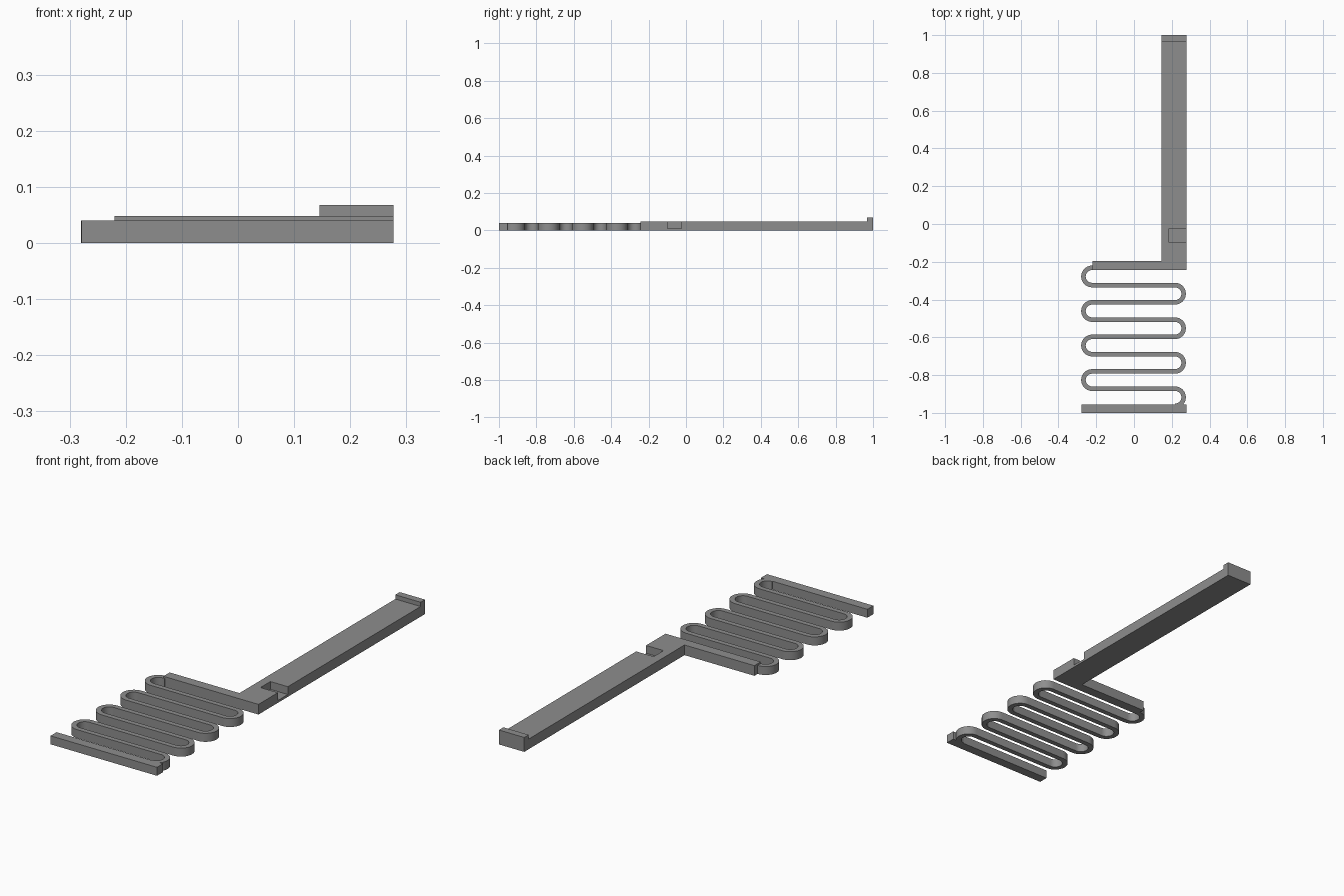
import bpy, bmesh, math

if "Cube" in bpy.data.objects:
    bpy.data.objects.remove(bpy.data.objects["Cube"])

grey = bpy.data.materials.new("plain_grey")
grey.diffuse_color = (0.27, 0.27, 0.27, 1)
grey.use_nodes = True
grey.node_tree.nodes["Principled BSDF"].inputs["Base Color"].default_value = grey.diffuse_color


def finish(name, bm):
    bmesh.ops.recalc_face_normals(bm, faces=bm.faces)
    me = bpy.data.meshes.new(name)
    bm.to_mesh(me)
    bm.free()
    me.materials.append(grey)
    ob = bpy.data.objects.new(name, me)
    bpy.context.collection.objects.link(ob)
    return ob


def prism(name, pts, z0, z1):
    """Upright prism over a plan outline."""
    bm = bmesh.new()
    face = bm.faces.new([bm.verts.new((x, y, z0)) for x, y in pts])
    top = bmesh.ops.extrude_face_region(bm, geom=[face])["geom"]
    for v in top:
        if isinstance(v, bmesh.types.BMVert):
            v.co.z = z1
    return finish(name, bm)


def box(name, x0, x1, y0, y1, z0, z1):
    return prism(name, [(x0, y0), (x1, y0), (x1, y1), (x0, y1)], z0, z1)


def combine(ob, other, operation):
    mod = ob.modifiers.new(operation, 'BOOLEAN')
    mod.operation, mod.solver, mod.object = operation, 'EXACT', other
    bpy.context.view_layer.objects.active = ob
    bpy.ops.object.modifier_apply(modifier=mod.name)
    bpy.data.objects.remove(other)


# Meandering spring: centre line of straight runs and half-circle bends
XL, XR, TOP, R, HALF, STEPS = -0.222, 0.217, -0.232, 0.0457, 0.012, 16
path = [(XL + 0.01, TOP, 0, 1)]              # x, y, normal x, normal y
for i in range(8):
    side = -1 if i % 2 == 0 else 1
    cx, cy = (XL if side < 0 else XR), TOP - R * (2 * i + 1)
    for k in range(STEPS + 1):
        a = math.pi * k / STEPS
        nx, ny = side * math.sin(a), math.cos(a)
        # side flips the normal so that it stays on one side of the ribbon
        path.append((cx + R * nx, cy + R * ny, -side * nx, -side * ny))
edge_a = [(x + HALF * nx, y + HALF * ny) for x, y, nx, ny in path]
edge_b = [(x - HALF * nx, y - HALF * ny) for x, y, nx, ny in path]

# Ribbon swept as a closed rectangular tube
bm = bmesh.new()
rings = []
for a, b in zip(edge_a, edge_b):
    rings.append([bm.verts.new((*a, 0)), bm.verts.new((*b, 0)),
                  bm.verts.new((*b, 0.04)), bm.verts.new((*a, 0.04))])
for r, s in zip(rings, rings[1:]):
    for j in range(4):
        bm.faces.new((r[j], r[(j + 1) % 4], s[(j + 1) % 4], s[j]))
bm.faces.new(rings[0])
bm.faces.new(rings[-1])
spring = finish("spring", bm)

# Long arm with crossbar foot
arm = prism("spring_latch", [(-0.22, -0.243), (0.277, -0.243), (0.277, 1),
                             (0.145, 1), (0.145, -0.196), (-0.22, -0.196)], 0, 0.048)
# Raised lip at the far end
combine(arm, box("lip", 0.145, 0.277, 0.967, 1, 0.02, 0.068), 'UNION')
# Open pocket in the right edge of the arm
combine(arm, box("pocket", 0.186, 0.35, -0.098, -0.024, 0.011, 0.1), 'DIFFERENCE')

# Base bar, then join everything
combine(spring, box("base_bar", -0.279, 0.277, -1, -0.955, 0, 0.04), 'UNION')
combine(arm, spring, 'UNION')

bpy.ops.object.select_all(action='DESELECT')
arm.select_set(True)
bpy.context.view_layer.objects.active = arm
bpy.ops.object.shade_smooth_by_angle(angle=math.radians(30))
